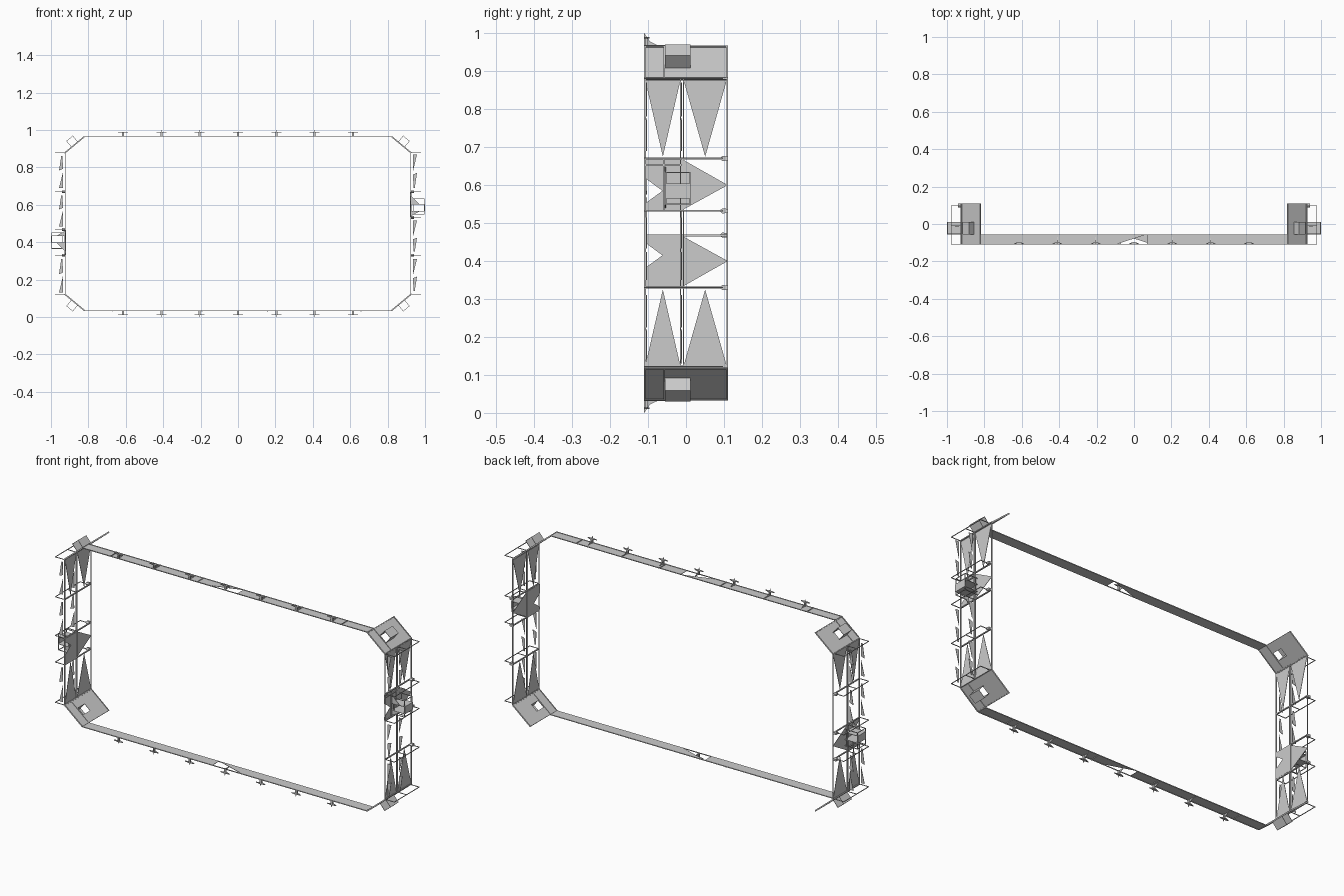
import bpy, bmesh
from mathutils import Vector

parts = {}


def prism(part, pts, off, mirror=False):
    """Extrude a polygon, plus its half-turn copy on the opposite side of the ring."""
    bm = parts.setdefault(part, bmesh.new())
    off = Vector(off)
    for z_flip in ((False, True) if mirror else (False,)):
        for turn in (False, True):
            ring = []
            for p in pts:
                pair = []
                for q in (Vector(p), Vector(p) + off):
                    if z_flip:
                        q.z = 1 - q.z
                    if turn:
                        q.x, q.z = -q.x, 1 - q.z
                    pair.append(bm.verts.new(q))
                ring.append(pair)
            bm.faces.new([a for a, b in ring])
            bm.faces.new([b for a, b in reversed(ring)])
            for (a, b), (c, d) in zip(ring, ring[1:] + ring[:1]):
                bm.faces.new((a, b, d, c))


def box(part, lo, hi, mirror=False):
    (x0, y0, z0), (x1, y1, z1) = lo, hi
    prism(part, [(x0, y0, z0), (x1, y0, z0), (x1, y1, z0), (x0, y1, z0)],
          (0, 0, z1 - z0), mirror)


F, B = -0.11, 0.11      # front and back of the side towers
M = -0.055              # back of the long strips
S = -0.01               # spine of the towers
T = 0.002               # sheet thickness

# Long top and bottom strips, each with a triangular gap
for x0, x1 in ((-0.82, -0.10), (0.07, 0.82)):
    box("long_strip", (x0, F, 0.964), (x1, M, 0.964 + T))
prism("long_strip", [(-0.10, F, 0.964), (0.07, M, 0.964), (-0.10, M, 0.964)], (0, 0, T))
for y in (F, M - 0.003):
    box("strip_rail", (-0.82, y, 0.964), (0.82, y + 0.003, 0.968))
for x in (-0.66, -0.41, -0.16, 0.19, 0.41, 0.67):
    box("strip_rib", (x, F, 0.966), (x + 0.004, M, 0.969))

# Small winged spikes along the strips
for i in range(7):
    x = (i - 3) * 0.205
    prism("spike_fin", [(x - 0.001, F, 1.0), (x - 0.001, F, 0.966),
                        (x - 0.001, -0.07, 0.966), (x - 0.001, -0.095, 0.978)], (T, 0, 0))
    prism("spike_wing", [(x - 0.027, F + 0.004, 0.986), (x, F, 0.986), (x + 0.027, F + 0.004, 0.986),
                         (x + 0.006, -0.096, 0.986), (x - 0.006, -0.096, 0.986)], (0, 0, 0.004))
    box("spike_stem", (x - 0.005, -0.108, 0.966), (x + 0.005, -0.1, 0.986))

# Slanted corner plates with an opening and an open-ended hood
d, n = Vector((0.768, 0, -0.640)), Vector((0.640, 0, 0.768))


def slant(part, u0, u1, y0, y1, h0, h1):
    o = Vector((0.82, 0, 0.964)) + n * h0
    pts = [o + d * u + Vector((0, y, 0)) for u, y in ((u0, y0), (u1, y0), (u1, y1), (u0, y1))]
    prism(part, pts, n * (h1 - h0), True)


L = 0.133
slant("corner_plate", 0, L, F, -0.05, 0, T)
slant("corner_plate", 0, L, 0.005, B, 0, T)
slant("corner_plate", 0, 0.047, -0.05, 0.005, 0, T)
slant("corner_plate", 0.088, L, -0.05, 0.005, 0, T)
for y in (F, M - 0.004, B - 0.004):
    slant("corner_edge", 0, L, y, y + 0.004, -0.002, 0.005)
for u in (0, L - 0.004):
    slant("corner_edge", u, u + 0.004, F, B, -0.002, 0.005)
slant("corner_hood", 0.045, 0.047, M, 0.012, 0, 0.045)
slant("corner_hood", 0.088, 0.090, M, 0.012, 0, 0.045)
slant("corner_hood", 0.045, 0.090, M, 0.012, 0.043, 0.045)

# Tower uprights
for y, w in ((F, 0.004), (S - 0.006, 0.003), (S + 0.002, 0.003), (B - 0.003, 0.003)):
    box("tower_rail", (0.921, y, 0.12), (0.926, y + w, 0.88))

# Cross bars with wire brackets reaching outwards and end knobs
for z in (0.88, 0.67, 0.532, 0.33, 0.122):
    box("cross_bar", (0.921, F, z - 0.002), (0.927, B, z + 0.003))
    for y in (F, S, 0.095):
        box("bracket_arm", (0.925, y, z - 0.001), (0.978, y + 0.003, z + 0.002))
    box("bracket_outer", (0.976, F, z - 0.001), (0.979, 0.098, z + 0.002))
    if 0.2 < z < 0.8:
        prism("bar_knob", [(0.925, 0.088, z), (0.925, 0.096, z - 0.007), (0.925, B, z - 0.005),
                           (0.925, B, z + 0.005), (0.925, 0.096, z + 0.007)], (0.016, 0, 0))

# Triangular webs in the end bays
for y0, y1 in ((F + 0.003, -0.015), (-0.006, B - 0.003)):
    ym = (y0 + y1) / 2
    prism("tower_web", [(0.922, y0, 0.875), (0.922, y1, 0.875), (0.922, ym, 0.675)], (T, 0, 0), True)
# Sideways web beside the hooded panel
prism("side_web", [(0.922, S, 0.534), (0.922, S, 0.668), (0.922, B, 0.60)], (T, 0, 0))

# Slender standing fins on the outside of the towers
for z0, z1 in ((0.69, 0.87), (0.35, 0.515), (0.14, 0.31)):
    h = z1 - z0
    for y in (F + 0.005, S - 0.003):
        prism("outer_fin", [(0.938, y, z0), (0.945, y, z0), (0.957, y, z0 + h * 0.45), (0.936, y, z0 + h * 0.4)],
              (0, T, 0))
        prism("outer_fin", [(0.936, y, z0 + h * 0.5), (0.957, y, z1), (0.936, y, z1)], (0, T, 0))

# Notched middle panel
prism("middle_panel", [(0.920, F, 0.534), (0.920, S, 0.534), (0.920, S, 0.668), (0.920, F, 0.668),
                       (0.920, F, 0.62), (0.920, -0.062, 0.585), (0.920, F, 0.55)], (T, 0, 0))
box("panel_trim", (0.922, F, 0.65), (0.927, S, 0.655))
box("panel_trim", (0.922, -0.06, 0.534), (0.927, -0.056, 0.668))
# Open-ended hood on the middle panel
box("middle_hood", (0.922, M, 0.602), (1.0, 0.012, 0.604))
box("middle_hood", (0.922, M, 0.565), (1.0, 0.012, 0.567))
box("middle_hood", (0.998, M, 0.565), (1.0, 0.012, 0.604))
# Wire cage around the hood
for y in (M, 0.009):
    for z in (0.548, 0.632):
        box("hood_cage", (0.922, y, z), (0.998, y + 0.003, z + 0.003))
    box("hood_cage", (0.995, y, 0.548), (0.998, y + 0.003, 0.635))
    box("hood_cage", (0.935, y, 0.548), (0.938, y + 0.003, 0.635))
for z in (0.548, 0.632):
    box("hood_cage", (0.995, M, z), (0.998, 0.012, z + 0.003))
prism("hood_flap", [(0.925, M, 0.604), (0.97, M, 0.604), (0.925, M, 0.648)], (0, T, 0))
prism("hood_flap", [(0.925, M, 0.565), (0.97, M, 0.565), (0.925, M, 0.54)], (0, T, 0))

# Turn every collected part into an object
for name, bm in parts.items():
    bmesh.ops.recalc_face_normals(bm, faces=bm.faces)
    me = bpy.data.meshes.new(name)
    bm.to_mesh(me)
    bm.free()
    bpy.context.collection.objects.link(bpy.data.objects.new(name, me))
